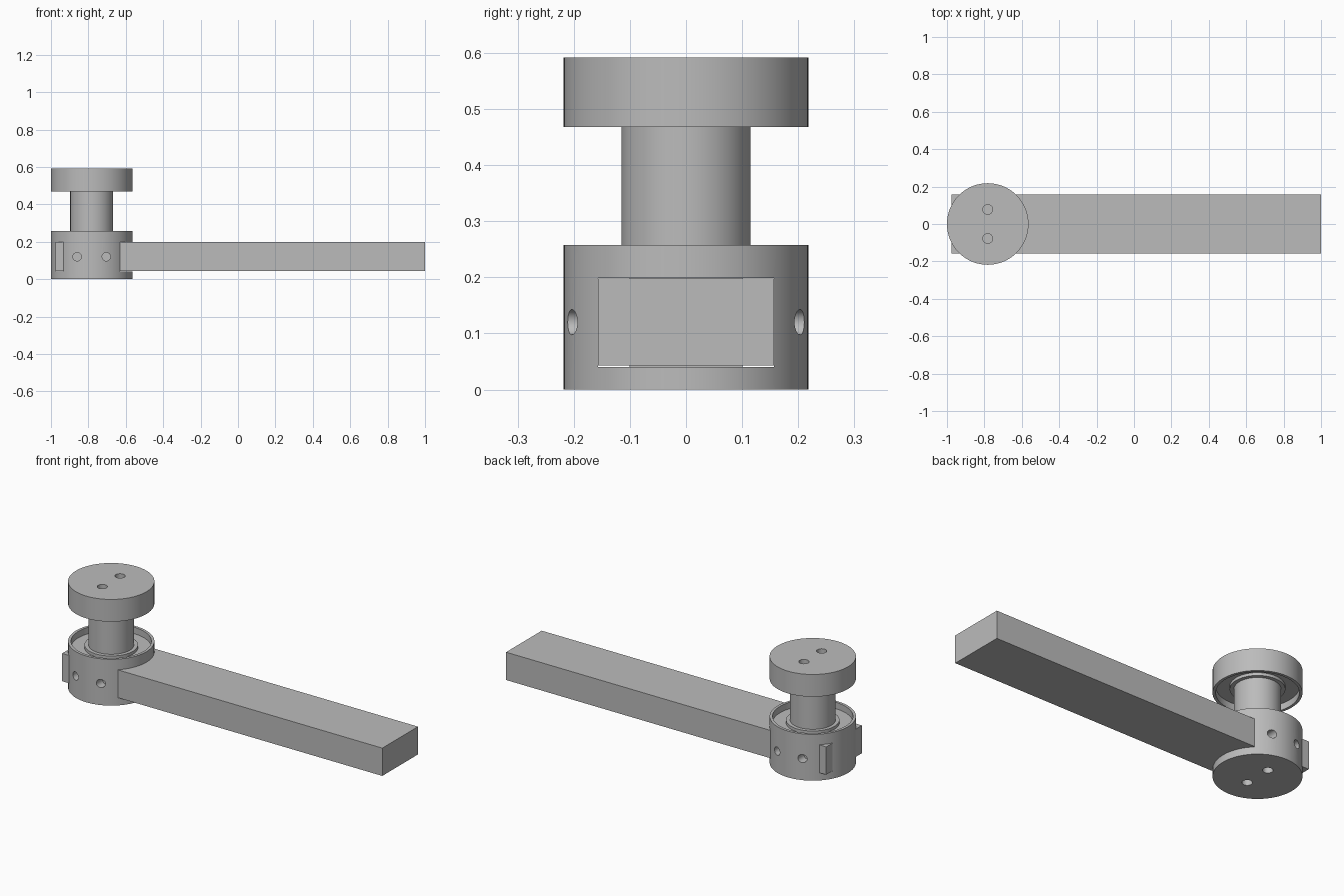
import bpy, bmesh, math
from mathutils import Matrix, Vector

cube = bpy.data.objects.get("Cube")
if cube:
    bpy.data.objects.remove(cube, do_unlink=True)

AXIS_X = -0.782      # centre line of the turned parts
RADIUS = 0.218
STEM = 0.115

grey = bpy.data.materials.new("plain_grey")
grey.use_nodes = True
colour = (0.5, 0.5, 0.5, 1)
grey.diffuse_color = colour
grey.node_tree.nodes["Principled BSDF"].inputs["Base Color"].default_value = colour


def finish(name, bm):
    bmesh.ops.recalc_face_normals(bm, faces=bm.faces)
    mesh = bpy.data.meshes.new(name)
    bm.to_mesh(mesh)
    bm.free()
    obj = bpy.data.objects.new(name, mesh)
    bpy.context.collection.objects.link(obj)
    mesh.materials.append(grey)
    return obj


def lathe(name, profile, steps=96):
    """Turn a (radius, height) profile around the post axis."""
    bm = bmesh.new()
    verts = [bm.verts.new((AXIS_X + r, 0, z)) for r, z in profile]
    edges = [bm.edges.new(pair) for pair in zip(verts, verts[1:])]
    bmesh.ops.spin(bm, geom=verts + edges, cent=(AXIS_X, 0, 0), axis=(0, 0, 1),
                   angle=math.tau, steps=steps, use_merge=True)
    bmesh.ops.remove_doubles(bm, verts=bm.verts, dist=1e-5)
    return finish(name, bm)


def box(name, low, high):
    low, high = Vector(low), Vector(high)
    bm = bmesh.new()
    place = Matrix.Translation((low + high) / 2) @ Matrix.Diagonal((high - low).to_4d())
    bmesh.ops.create_cube(bm, size=1, matrix=place)
    return finish(name, bm)


def drill(name, centre, radius, depth, sideways=False):
    bm = bmesh.new()
    turn = Matrix.Rotation(math.pi / 2 if sideways else 0, 4, "X")
    bmesh.ops.create_cone(bm, cap_ends=True, segments=32, radius1=radius, radius2=radius,
                          depth=depth, matrix=Matrix.Translation(centre) @ turn)
    return finish(name, bm)


def cut(target, cutters):
    for cutter in cutters:
        mod = target.modifiers.new(cutter.name, "BOOLEAN")
        mod.operation = "DIFFERENCE"
        mod.solver = "EXACT"
        mod.object = cutter
        bpy.context.view_layer.objects.active = target
        bpy.ops.object.modifier_apply(modifier=mod.name)
        bpy.data.objects.remove(cutter, do_unlink=True)


def smooth(obj):
    bpy.ops.object.select_all(action="DESELECT")
    obj.select_set(True)
    bpy.context.view_layer.objects.active = obj
    bpy.ops.object.shade_smooth_by_angle(angle=math.radians(30))


# Base hub: recessed top with a raised collar around the stem
RIM, COLLAR = 0.203, 0.135
base = lathe("base_hub", [(0, 0), (RADIUS, 0), (RADIUS, 0.258), (RIM, 0.258), (RIM, 0.222),
                          (COLLAR, 0.222), (COLLAR, 0.238), (0, 0.238)])

# Top knob: the same recess and collar facing down
knob = lathe("top_knob", [(0, 0.592), (RADIUS, 0.592), (RADIUS, 0.468), (RIM, 0.468),
                          (RIM, 0.504), (COLLAR, 0.504), (COLLAR, 0.488), (0, 0.488)])

# Stem joining the two
stem = lathe("stem", [(0, 0.23), (STEM, 0.23), (STEM, 0.495), (0, 0.495)])

# Slot for the arm, and screw holes in the sides and underside of the hub
cutters = [box("slot_cutter", (-0.975, -0.157, 0.04), (0, 0.157, 0.199))]
for side in (-1, 1):
    for shift in (-0.078, 0.078):
        cutters.append(drill("side_drill", (AXIS_X + shift, side * 0.2, 0.12), 0.0225, 0.11, True))
    cutters.append(drill("bottom_drill", (AXIS_X, side * 0.078, 0.01), 0.026, 0.08))
cut(base, cutters)

# Blind pin holes in the knob
cut(knob, [drill("top_drill", (AXIS_X, side * 0.078, 0.56), 0.026, 0.11) for side in (-1, 1)])

# Long rectangular arm passing through the hub
box("arm", (-0.975, -0.157, 0.043), (1, 0.157, 0.198))

for part in (base, knob, stem):
    smooth(part)
